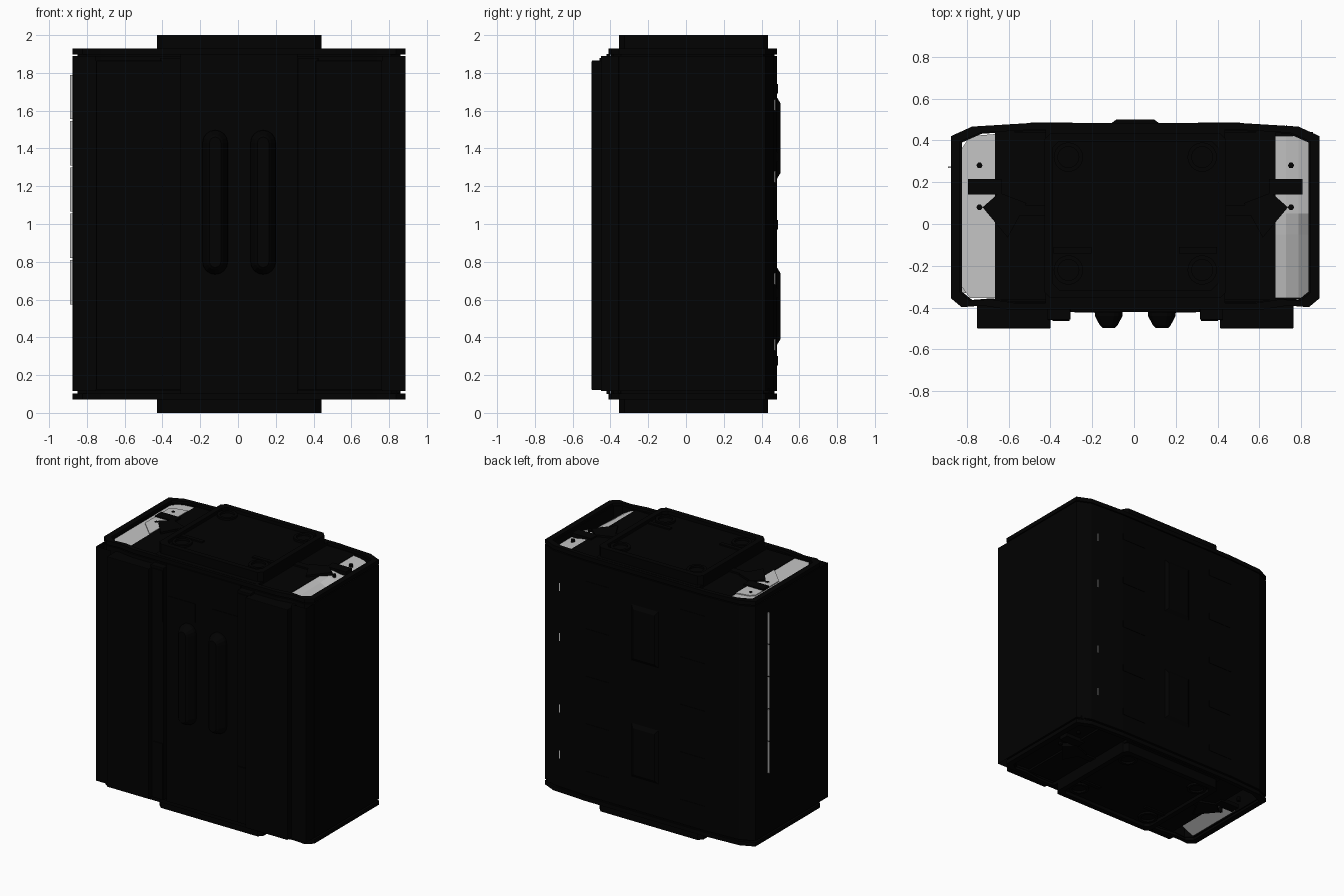
import bpy, bmesh, math

if "Cube" in bpy.data.objects:
    bpy.data.objects.remove(bpy.data.objects["Cube"])

X0 = 0.006  # the case sits slightly off centre


def material(name, value):
    m = bpy.data.materials.new(name)
    m.use_nodes = True
    col = (value, value, value, 1)
    m.diffuse_color = col
    m.node_tree.nodes["Principled BSDF"].inputs["Base Color"].default_value = col
    return m


BLACK = material("matte black", 0.0005)
GREY = material("light grey", 0.56)


def loft(name, rings, mat=BLACK, closed=False, bevel=0):
    """Skin equal rings of points; cap the ends or close the loop."""
    bm = bmesh.new()
    vs = [[bm.verts.new((x + X0, y, z)) for x, y, z in r] for r in rings]
    n = len(vs[0])
    pairs = list(zip(vs, vs[1:]))
    if closed:
        pairs.append((vs[-1], vs[0]))
    else:
        bm.faces.new(vs[0])
        bm.faces.new(vs[-1])
    for a, b in pairs:
        for i in range(n):
            j = (i + 1) % n
            bm.faces.new((a[i], a[j], b[j], b[i]))
    bmesh.ops.recalc_face_normals(bm, faces=bm.faces)
    me = bpy.data.meshes.new(name)
    bm.to_mesh(me)
    bm.free()
    me.materials.append(mat)
    ob = bpy.data.objects.new(name, me)
    bpy.context.collection.objects.link(ob)
    if bevel:
        mod = ob.modifiers.new("soft edges", "BEVEL")
        mod.width, mod.segments = bevel, 2
    return ob


def sheet(name, path, z0, z1):
    """Upright sheet of no thickness along an open path."""
    n = len(path)
    verts = [(x + X0, y, z) for z in (z0, z1) for x, y in path]
    me = bpy.data.meshes.new(name)
    me.from_pydata(verts, [], [(i, i + 1, n + i + 1, n + i) for i in range(n - 1)])
    me.materials.append(BLACK)
    bpy.context.collection.objects.link(bpy.data.objects.new(name, me))


def flat(pts, z):
    return [(x, y, z) for x, y in pts]


def prism(name, pts, z0, z1, mat=BLACK, bevel=0):
    return loft(name, [flat(pts, z0), flat(pts, z1)], mat, bevel=bevel)


def box(name, x, y, z, mat=BLACK, bevel=0):
    pts = [(x[0], y[0]), (x[1], y[0]), (x[1], y[1]), (x[0], y[1])]
    return prism(name, pts, z[0], z[1], mat, bevel)


def ring(name, outer, inner, z0, z1):
    return loft(name, [flat(outer, z0), flat(outer, z1),
                       flat(inner, z1), flat(inner, z0)], closed=True)


def disc(cx, cy, r, n=24):
    return [(cx + r * math.cos(math.tau * i / n),
             cy + r * math.sin(math.tau * i / n)) for i in range(n)]


def scaled(pts, sx, sy, cy=0.04):
    return [(x * sx, cy + (y - cy) * sy) for x, y in pts]


def mirrored(half):
    return half + [(-x, y) for x, y in reversed(half)]


def chamfered(w, y0, y1, c):
    return mirrored([(w - c, y0), (w, y0 + c), (w, y1 - c), (w - c, y1)])


# Hollow shell with faceted corners around a solid centre
outline = mirrored([(0.60, -0.41), (0.73, -0.39), (0.83, -0.398), (0.882, -0.355),
                    (0.882, 0.42), (0.78, 0.466), (0.50, 0.483)])
lining = scaled(outline, 0.95, 0.93)
ring("shell", outline, lining, 0.115, 1.89)
ring("shell_liner", scaled(outline, 0.97, 0.97), scaled(outline, 0.94, 0.92), 0.09, 1.91)
box("core", (-0.67, 0.67), (-0.37, 0.45), (0.115, 1.89))

cap_out = chamfered(0.435, -0.355, 0.435, 0.03)
cap_in = chamfered(0.395, -0.315, 0.395, 0.03)

# End details, built for the top and the bottom
for end, at in (("top", lambda z: z), ("bottom", lambda z: 2.0 - z)):
    ring(end + "_rim", outline, lining, at(1.898), at(1.928))
    prism(end + "_deck", chamfered(0.43, -0.39, 0.46, 0.01), at(1.89), at(1.93))
    # Raised cap with a sunken panel and four bosses
    ring(end + "_cap_frame", cap_out, cap_in, at(1.92), at(2.0))
    prism(end + "_cap_panel", cap_in, at(1.92), at(1.975))
    for s in (-1, 1):
        for y in (0.32, -0.22):
            ring(end + "_boss", disc(s * 0.32, y, 0.07), disc(s * 0.32, y, 0.05),
                 at(1.96), at(1.99))
        box(end + "_cap_rib", sorted((s * 0.21, s * 0.39)), (-0.14, -0.11),
            (at(1.96), at(1.985)))
        # Side deck, bracket and hinge block
        box(end + "_side_deck", sorted((s * 0.42, s * 0.67)), (-0.36, 0.44),
            (at(1.885), at(1.908)))
        box(end + "_bracket", sorted((s * 0.64, s * 0.80)), (0.14, 0.215),
            (at(1.89), at(1.92)))
        box(end + "_link", sorted((s * 0.43, s * 0.56)), (0.04, 0.09),
            (at(1.89), at(1.92)))
        block = [(s * x, y) for x, y in ((0.52, 0.10), (0.65, 0.15),
                                         (0.73, 0.08), (0.61, -0.065))]
        prism(end + "_hinge_block", block, at(1.89), at(1.922))
        for y in (0.08, 0.28):
            prism(end + "_screw", disc(s * 0.745, y, 0.015, 6), at(1.88), at(1.912))

# Pale inner panels in the open ends
right_panel = [(-0.67, -0.355), (-0.79, -0.355), (-0.83, -0.30), (-0.83, 0.36),
               (-0.79, 0.42), (-0.67, 0.43)]
prism("top_right_panel", right_panel, 1.895, 1.904, GREY)
prism("top_right_step", [(-0.67, -0.11), (-0.80, 0.02), (-0.80, 0.30),
                         (-0.77, 0.33), (-0.67, 0.35)], 1.90, 1.911, GREY)
box("bottom_left_floor", (0.66, 0.85), (-0.36, 0.44), (0.106, 0.13))
slope = [(-0.838, 0.097), (-0.68, 0.172), (-0.68, 0.182), (-0.838, 0.107)]
loft("bottom_right_panel", [[(x, y, z) for x, z in slope] for y in (-0.33, 0.14)], GREY)

# Curved panel that falls away towards the outer wall, flatter at the back
curve = [(0.67, 0.0), (0.72, 0.016), (0.78, 0.054), (0.836, 0.11)]
section = curve + [(x, d + 0.009) for x, d in reversed(curve)]
loft("top_left_panel", [[(x, y, 1.904 - d * k) for x, d in section]
                        for y, k in ((-0.355, 1), (-0.05, 0.8), (0.05, 0.35), (0.42, 0.35))],
     GREY)

# Front plates, thin corner flanges and raised ribs
for s in (-1, 1):
    box("front_outer_plate", sorted((s * 0.405, s * 0.757)), (-0.499, -0.37),
        (0.12, 1.865), bevel=0.004)
    sheet("corner_flange", [(s * 0.757, -0.45), (s * 0.88, -0.45), (s * 0.88, -0.35)],
          0.115, 1.89)
    box("front_step_plate", sorted((s * 0.31, s * 0.42)), (-0.458, -0.38),
        (0.12, 1.88), bevel=0.004)
    for z in ((0.13, 0.55), (1.47, 1.86)):
        box("front_inset_plate", sorted((s * 0.315, s * 0.395)), (-0.464, -0.45), z)
    box("front_latch", sorted((s * 0.07, s * 0.29)), (-0.424, -0.40), (1.52, 1.66))
    rings = []
    for y, r in ((-0.40, 0.068), (-0.44, 0.066), (-0.485, 0.042), (-0.497, 0.03)):
        arc = [math.pi * i / 8 for i in range(9)]
        up = [(s * 0.127 + r * math.cos(a), y, 1.43 + r * math.sin(a)) for a in arc]
        down = [(s * 0.127 - r * math.cos(a), y, 0.80 - r * math.sin(a)) for a in arc]
        rings.append(up + down)
    loft("front_rib", rings)
box("front_panel", (-0.31, 0.31), (-0.42, -0.40), (0.10, 1.90))

# Back bulges with sloped ends
for z0, z1 in ((0.34, 0.79), (1.22, 1.69)):
    loft("back_bulge", [
        [(-0.13, 0.47, z0), (0.13, 0.47, z0), (0.13, 0.47, z1), (-0.13, 0.47, z1)],
        [(-0.09, 0.5, z0 + 0.05), (0.09, 0.5, z0 + 0.05),
         (0.09, 0.5, z1 - 0.05), (-0.09, 0.5, z1 - 0.05)]])
for s in (-1, 1):
    for i in range(5):
        z = 0.25 + i * 0.36
        box("back_slat", sorted((s * 0.30, s * 0.50)), (0.47, 0.486), (z, z + 0.05))

# Pale edge strips
for i in range(5):
    z = 0.575 + i * 0.245
    box("side_strip", (-0.896, -0.88), (0.268, 0.276), (z, z + 0.235), GREY)
for z in (0.33, 0.68, 1.22, 1.60):
    box("back_chip", (0.72, 0.726), (0.455, 0.473), (z, z + 0.06), GREY)
